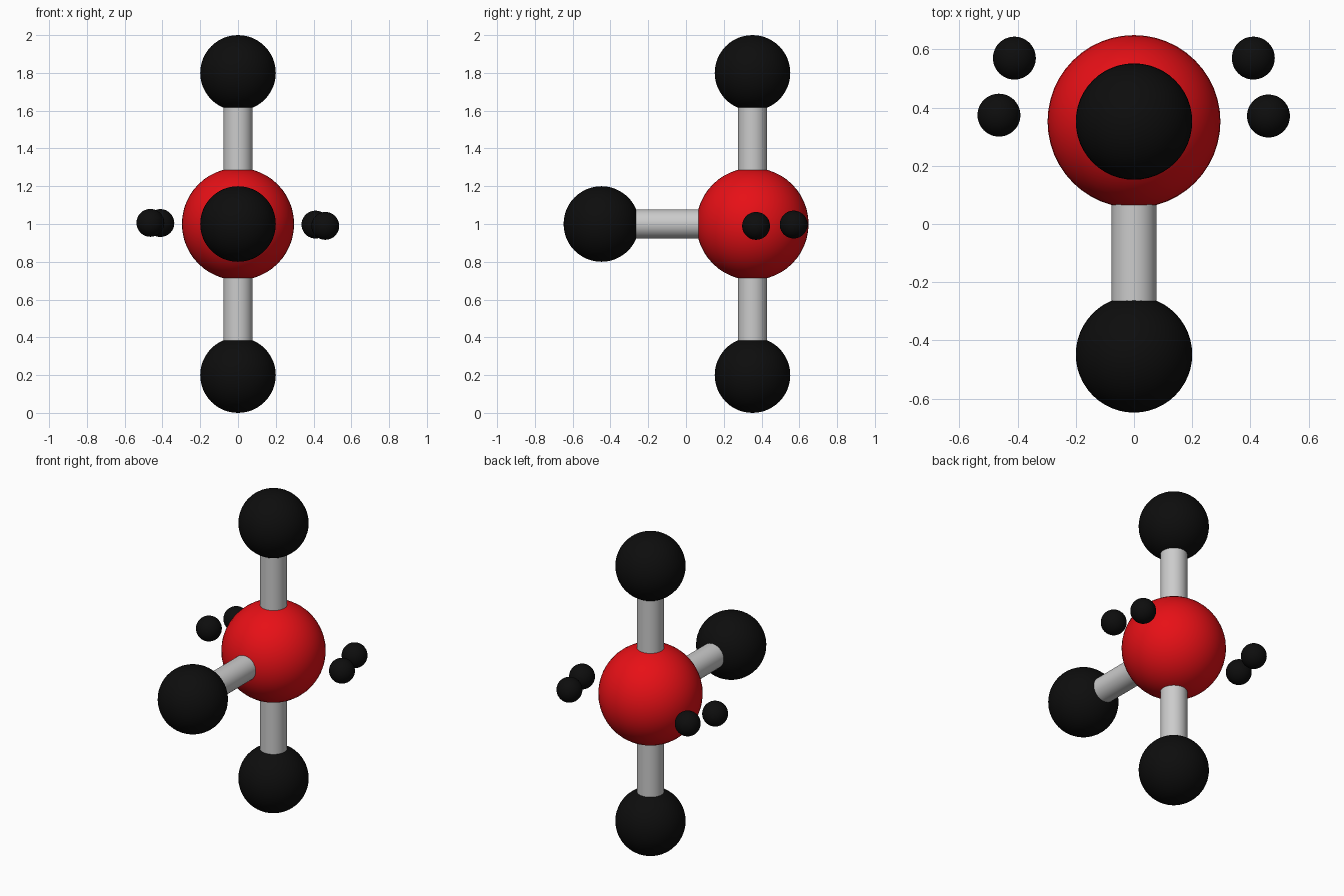
import bpy
from mathutils import Vector

if "Cube" in bpy.data.objects:
    bpy.data.objects.remove(bpy.data.objects["Cube"])


def material(name, color):
    mat = bpy.data.materials.new(name)
    mat.diffuse_color = color
    mat.use_nodes = True
    mat.node_tree.nodes["Principled BSDF"].inputs["Base Color"].default_value = mat.diffuse_color
    return mat


RED = material("red", (0.8, 0.005, 0.008, 1))
BLACK = material("black", (0.004, 0.004, 0.004, 1))


def ball(name, center, radius, mat):
    bpy.ops.mesh.primitive_uv_sphere_add(segments=48, ring_count=24, radius=radius, location=center)
    obj = bpy.context.object
    obj.name = name
    obj.data.materials.append(mat)
    bpy.ops.object.shade_smooth()


def bond(name, start, end, radius):
    axis = end - start
    bpy.ops.mesh.primitive_cylinder_add(vertices=48, radius=radius, depth=axis.length,
                                        location=(start + end) / 2,
                                        rotation=axis.to_track_quat('Z', 'Y').to_euler())
    bpy.context.object.name = name
    bpy.ops.object.shade_smooth_by_angle()


# Central atom
core = Vector((0, 0.352, 1.0))
ball("central_atom", core, 0.297, RED)

# Three outer atoms, each joined to the centre by a grey rod
directions = {"top": (0, 0, 1), "bottom": (0, 0, -1), "front": (0, -1, 0)}
for label, direction in directions.items():
    d = Vector(direction)
    ball(label + "_atom", core + d * 0.8, 0.2, BLACK)
    bond(label + "_bond", core + d * 0.25, core + d * 0.65, 0.077)

# Two lone pairs of small electrons, one pair on each side
electrons = {
    "left_rear": (-0.411, 0.57, 1.005), "left_front": (-0.464, 0.374, 1.006),
    "right_rear": (0.41, 0.57, 0.997), "right_front": (0.462, 0.371, 0.99),
}
for label, center in electrons.items():
    ball(label + "_electron", center, 0.0737, BLACK)
